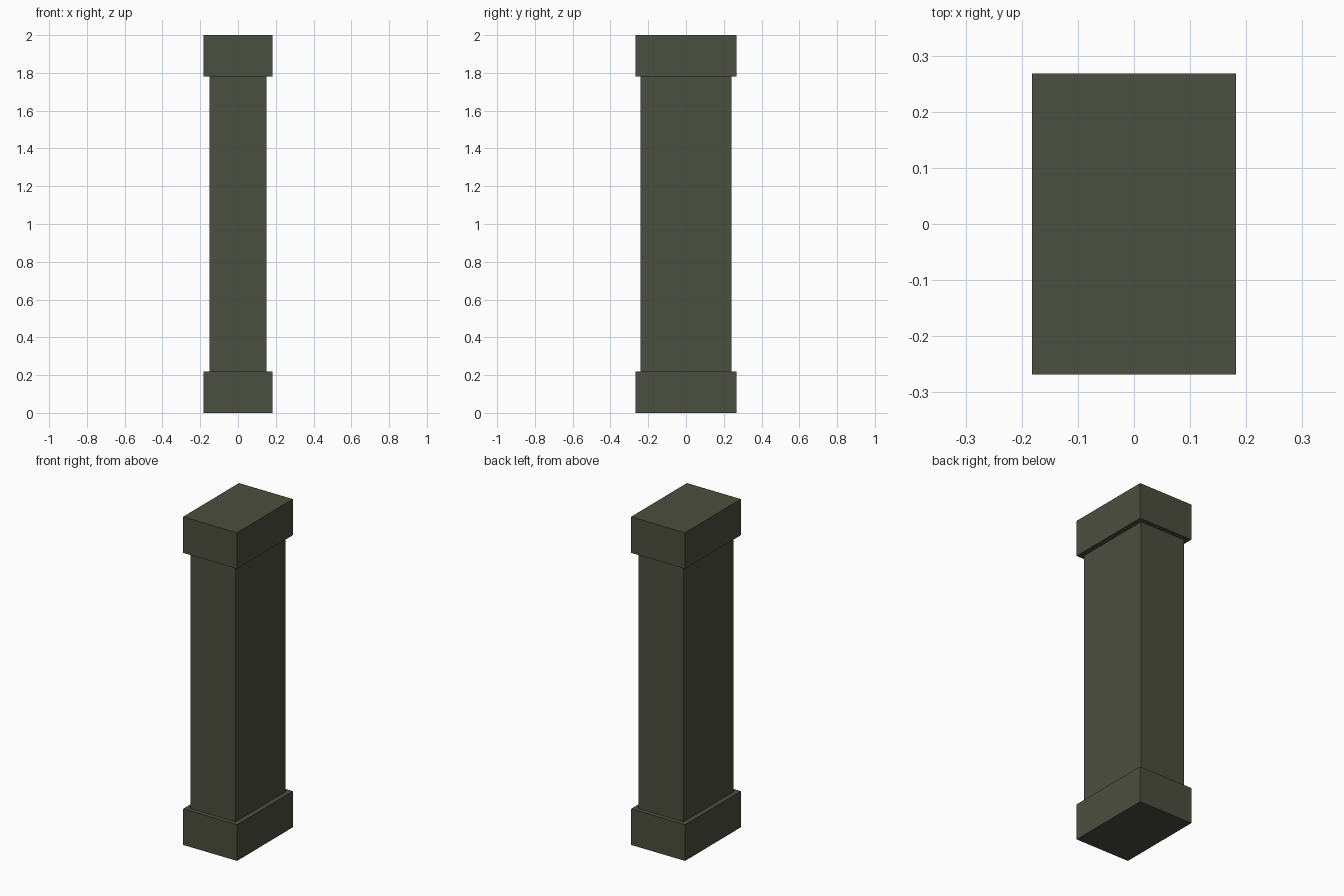
import bpy

if "Cube" in bpy.data.objects:
    bpy.data.objects.remove(bpy.data.objects["Cube"])

stone = bpy.data.materials.new("dark olive stone")
stone.diffuse_color = (0.071, 0.077, 0.050, 1.0)
stone.use_nodes = True
stone.node_tree.nodes["Principled BSDF"].inputs["Base Color"].default_value = stone.diffuse_color


def block(name, width, depth, z0, z1):
    """Flat-sided block centred on the z axis between two heights."""
    bpy.ops.mesh.primitive_cube_add(size=1, location=(0, 0, (z0 + z1) / 2))
    ob = bpy.context.object
    ob.name = name
    ob.scale = (width, depth, z1 - z0)
    bpy.ops.object.transform_apply(location=False, rotation=False, scale=True)
    ob.data.materials.append(stone)
    return ob


HEIGHT, END = 2.0, 0.22

# Matching base and capital with a narrower shaft between them
block("base", 0.364, 0.537, 0, END)
block("shaft", 0.304, 0.482, END, HEIGHT - END)
block("capital", 0.364, 0.537, HEIGHT - END, HEIGHT)
